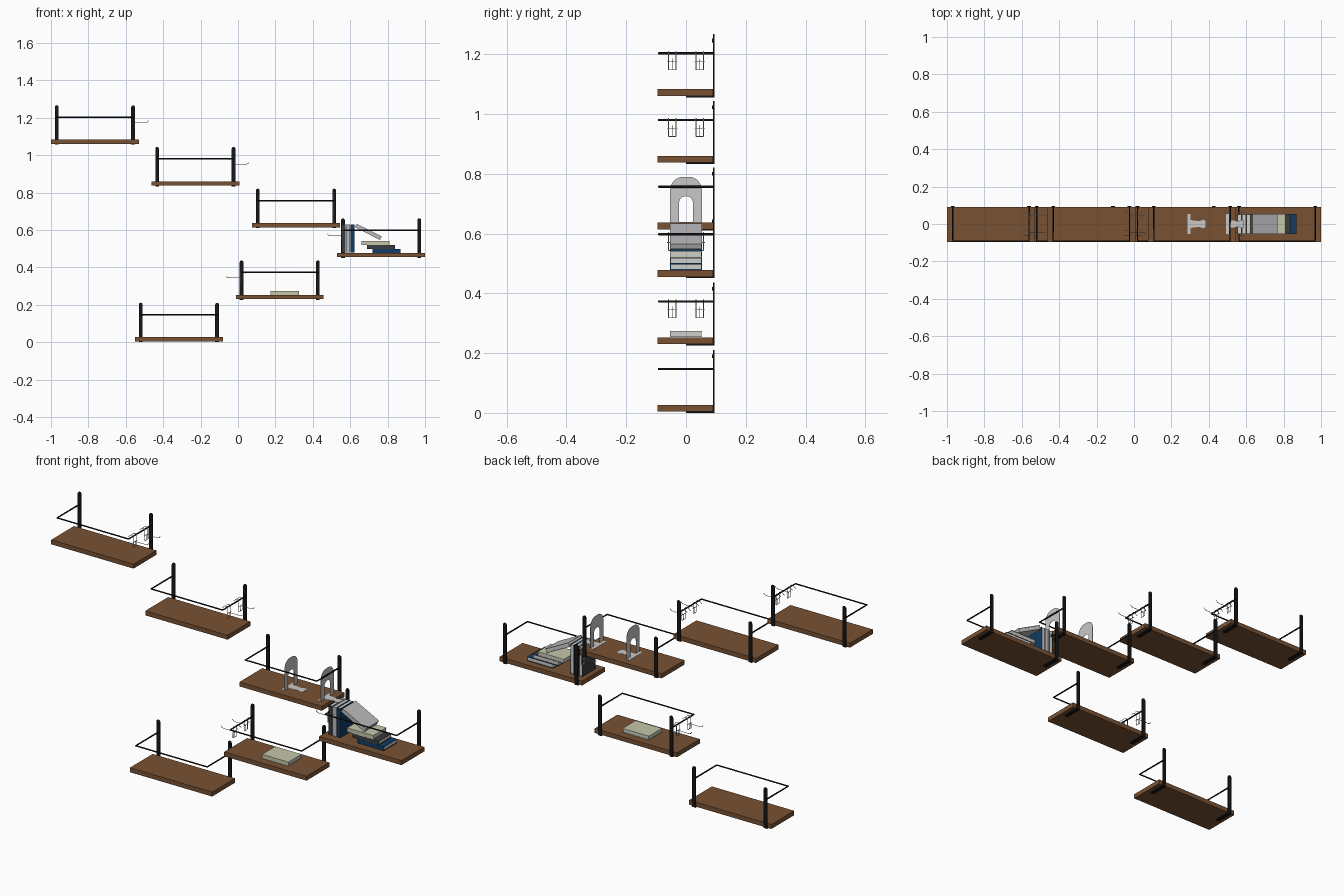
import bpy, bmesh, math
from mathutils import Matrix, Vector

if "Cube" in bpy.data.objects:
    bpy.data.objects.remove(bpy.data.objects["Cube"])


def mat(name, r, g, b):
    m = bpy.data.materials.new(name)
    m.diffuse_color = (r, g, b, 1)
    m.use_nodes = True
    m.node_tree.nodes["Principled BSDF"].inputs["Base Color"].default_value = m.diffuse_color
    return m


WOOD = mat("walnut wood", .19, .085, .034)
BLACK = mat("black metal", .008, .008, .009)
STEEL = mat("light steel", .58, .58, .58)
BLUE = mat("navy cover", .005, .045, .13)
BEIGE = mat("beige cover", .56, .57, .40)
GREY = mat("grey cover", .50, .50, .52)
DARK = mat("charcoal cover", .04, .045, .05)
PAPER = mat("paper", .62, .62, .60)


def finish(name, bm, mats):
    bmesh.ops.recalc_face_normals(bm, faces=bm.faces)
    me = bpy.data.meshes.new(name)
    bm.to_mesh(me)
    bm.free()
    for m in mats:
        me.materials.append(m)
    ob = bpy.data.objects.new(name, me)
    bpy.context.collection.objects.link(ob)
    return ob


def add_box(bm, lo, hi, index=0):
    lo, hi = Vector(lo), Vector(hi)
    M = Matrix.Translation((lo + hi) / 2) @ Matrix.Diagonal((*(hi - lo), 1))
    for v in bmesh.ops.create_cube(bm, size=1, matrix=M)["verts"]:
        for f in v.link_faces:
            f.material_index = index


def add_plate(bm, pts, offset):
    # flat outline pushed out to a thin plate
    f = bm.faces.new([bm.verts.new(p) for p in pts])
    ext = bmesh.ops.extrude_face_region(bm, geom=[f], use_keep_orig=True)["geom"]
    bmesh.ops.translate(bm, vec=offset, verts=[e for e in ext if isinstance(e, bmesh.types.BMVert)])


def wire(name, paths, radius, material, res=2):
    cu = bpy.data.curves.new(name, "CURVE")
    cu.dimensions = "3D"
    cu.bevel_depth = radius
    cu.bevel_resolution = res
    cu.use_fill_caps = True
    for pts in paths:
        sp = cu.splines.new("POLY")
        sp.points.add(len(pts) - 1)
        for p, co in zip(sp.points, pts):
            p.co = (*co, 1)
    cu.materials.append(material)
    ob = bpy.data.objects.new(name, cu)
    bpy.context.collection.objects.link(ob)


def round_end(w, end, n=8):
    # strip outline (across, along) from 0 to end with rounded corners at the end
    r, s = w * .5, math.copysign(1, end)
    arc = [(w / 2 * math.cos(math.pi * i / n), end - s * r + s * r * math.sin(math.pi * i / n)) for i in range(n + 1)]
    return [(w / 2, 0)] + arc + [(-w / 2, 0)]


# Shelf: board, two L brackets, wire rail
def shelf(cx, z):
    bm = bmesh.new()
    add_box(bm, (cx - .235, -.095, z + .004), (cx + .235, .091, z + .027))
    finish("shelf_board", bm, [WOOD])
    for s in (-1, 1):
        x = cx + s * .204
        bm = bmesh.new()
        add_plate(bm, [(x + a, .091, z + b) for a, b in round_end(.02, .211)], (0, .004, 0))
        add_plate(bm, [(x + a, .095 + b, z) for a, b in round_end(.02, -.095)], (0, 0, .004))
        M = Matrix.Translation((x, .0895, z + .19)) @ Matrix.Rotation(math.pi / 2, 4, "X")
        bmesh.ops.create_cone(bm, cap_ends=True, segments=12, radius1=.006, radius2=.006, depth=.004, matrix=M)
        finish("bracket", bm, [BLACK])
    a, b, h = cx - .204, cx + .204, z + .147
    wire("rail", [[(a, .092, h), (a, -.091, h), (b, -.091, h), (b, .092, h)]], .0038, BLACK)


# Wire hooks hanging on the side rail, pointing outward
def hooks(cx, z, s):
    x, h = cx + s * .204, z + .147
    for y in (-.046, .046):
        paths = []
        for d in (-.013, .013):
            paths.append([(x - s * .024, y + d, h - .006), (x - s * .012, y + d, h + .004), (x, y + d, h + .006),
                          (x + s * .006, y + d, h), (x + s * .006, y + d, h - .055)])
        paths.append([(x + s * .006, y - .013, h - .055), (x + s * .006, y + .013, h - .055)])
        paths.append([(x + s * .006, y - .018, h - .028), (x + s * .006, y + .018, h - .028)])
        paths.append([(x + s * .006, y, h - .055), (x + s * .006, y, h - .028), (x + s * .068, y, h - .028),
                      (x + s * .078, y, h - .025), (x + s * .084, y, h - .018)])
        wire("wire_hook", paths, .0014, STEEL, 1)


# Bookend: arched upright, feet and tongue
def bookend(x, z):
    bm = bmesh.new()

    def arch(w, top, r, n=12):
        pts = [(w, z)]
        for i in range(n + 1):
            t = math.pi * i / n
            pts.append(((w - r) * (1 if i < n / 2 else -1 if i > n / 2 else 0) + r * math.cos(t),
                        top - r + r * math.sin(t)))
        return pts + [(-w, z)]

    rows = [[bm.verts.new((x, y, h)) for y, h in a]
            for a in (arch(.053, z + .153, .044), arch(.023, z + .088, .021))]
    for i in range(len(rows[0]) - 1):
        bm.faces.new((rows[0][i], rows[0][i + 1], rows[1][i + 1], rows[1][i]))
    ext = bmesh.ops.extrude_face_region(bm, geom=bm.faces[:], use_keep_orig=True)["geom"]
    bmesh.ops.translate(bm, vec=(.001, 0, 0), verts=[e for e in ext if isinstance(e, bmesh.types.BMVert)])
    add_box(bm, (x - .017, -.053, z), (x, .053, z + .001))
    tongue = [(0, .021), (.05, .015), (.06, .021), (.074, .021), (.08, .014)]
    add_plate(bm, [(x + a, b, z) for a, b in tongue] + [(x + a, -b, z) for a, b in reversed(tongue)], (0, 0, .001))
    finish("bookend", bm, [STEEL])


# Book: two covers and a spine at the front, paper block inset
def book(center, cover, angle=0, L=.15, D=.107, T=.0208):
    bm = bmesh.new()
    l, d, t, c = L / 2, D / 2, T / 2, .0025
    add_box(bm, (-l, -d, t - c), (l, d, t))
    add_box(bm, (-l, -d, -t), (l, d, c - t))
    add_box(bm, (-l, -d, c - t), (l, c - d, t - c))
    add_box(bm, (-l + .002, c - d, c - t), (l - .002, d - .002, t - c), 1)
    ob = finish("book", bm, [cover, PAPER])
    ob.location = center
    ob.rotation_euler = (0, math.radians(angle), 0)


shelves = [(-.765, 1.056), (-.228, .833), (.31, .61), (.765, .451), (.223, .226), (-.316, 0)]
for cx, z in shelves:
    shelf(cx, z)
for i, s in ((0, 1), (1, 1), (3, -1), (4, -1)):
    hooks(*shelves[i], s)

for x in (.302, .509):
    bookend(x, .637)

# Books: upright, stacked, leaning, and one lying on the lower shelf
for i, m in enumerate((DARK, GREY, BLUE)):
    book((.565 + i * .0235, 0, .554), m, 90)
for x, z, m in ((.795, .4885, BLUE), (.765, .5095, DARK), (.735, .5305, BEIGE)):
    book((x, 0, z), m)
book((.697, 0, .59), GREY, 27)
book((.25, 0, .264), BEIGE)
